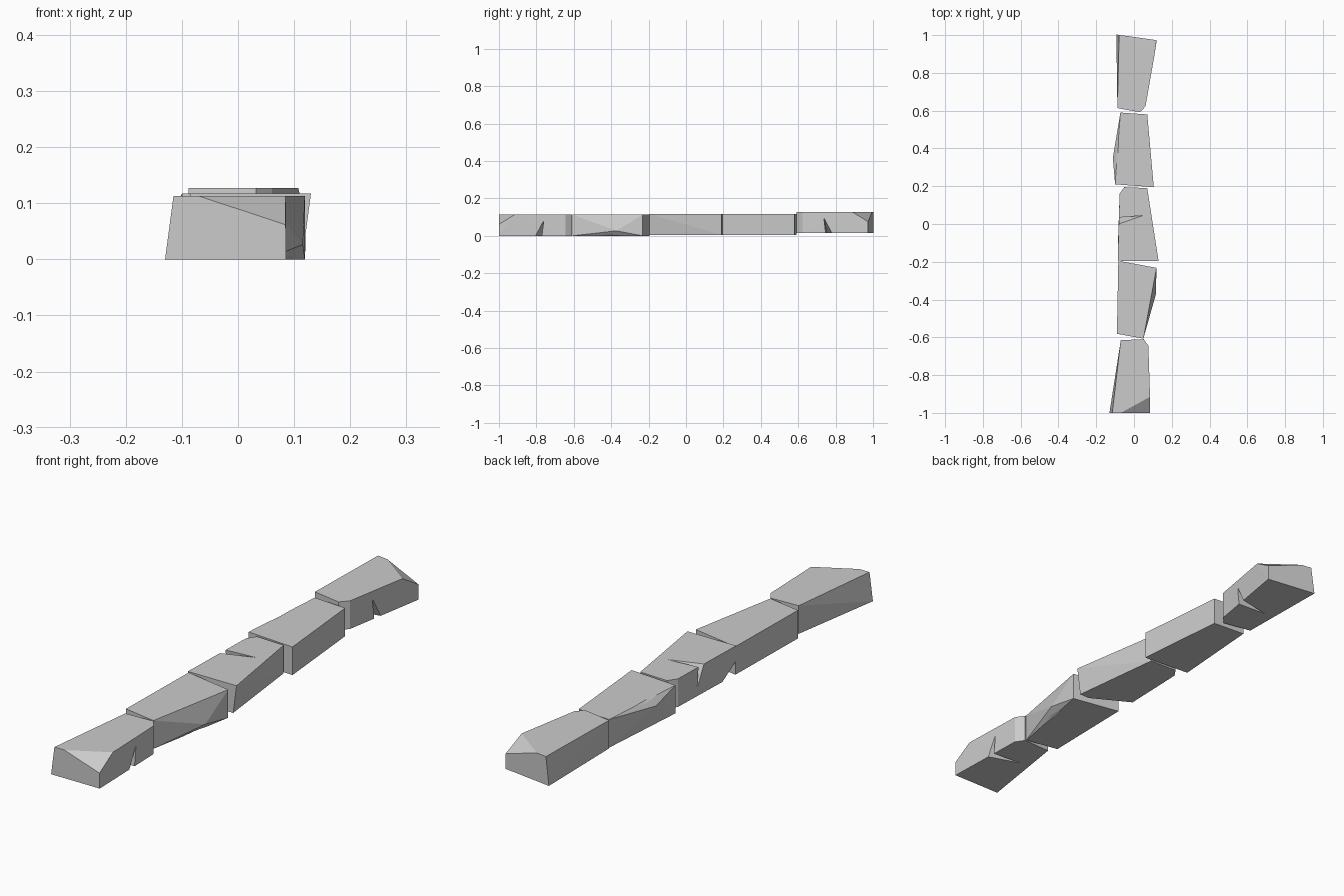
import bpy, bmesh
from mathutils import Matrix, Vector

cube = bpy.data.objects.get("Cube")
if cube:
    bpy.data.objects.remove(cube, do_unlink=True)

stone = bpy.data.materials.new("grey_stone")
stone.use_nodes = True
stone.diffuse_color = (0.6, 0.6, 0.6, 1)
stone.node_tree.nodes["Principled BSDF"].inputs["Base Color"].default_value = (0.6, 0.6, 0.6, 1)

H = 0.0565  # half the height of a block


def hull(name, points):
    """Convex solid around the points."""
    bm = bmesh.new()
    for p in points:
        bm.verts.new(p)
    result = bmesh.ops.convex_hull(bm, input=bm.verts)
    loose = {g for g in result["geom_interior"] if isinstance(g, bmesh.types.BMVert)}
    bmesh.ops.delete(bm, geom=list(loose), context="VERTS")
    bmesh.ops.dissolve_limit(bm, angle_limit=0.01, verts=bm.verts, edges=bm.edges)
    bmesh.ops.recalc_face_normals(bm, faces=bm.faces)
    mesh = bpy.data.meshes.new(name)
    bm.to_mesh(mesh)
    bm.free()
    mesh.materials.append(stone)
    obj = bpy.data.objects.new(name, mesh)
    bpy.context.collection.objects.link(obj)
    return obj


def layer(z, outline):
    return [(x, y, z) for x, y in outline]


def carve(body, cutter):
    """Cut one solid from another and return the finished mesh."""
    mod = body.modifiers.new("cut", "BOOLEAN")
    mod.operation = "DIFFERENCE"
    mod.solver = "EXACT"
    mod.object = cutter
    deps = bpy.context.evaluated_depsgraph_get()
    mesh = bpy.data.meshes.new_from_object(body.evaluated_get(deps))
    for obj in (body, cutter):
        bpy.data.objects.remove(obj, do_unlink=True)
    return mesh


# Cracked block: tapered, one front corner sliced off, wedge crack in the side
narrow_end = [(0.076, 0.16), (0.052, 0.195), (-0.07, 0.19)]
cracked = carve(
    hull("cracked_block",
         layer(H, [(-0.115, -0.195), (-0.07, -0.195), (0.085, -0.11)] + narrow_end)
         + layer(-H, [(-0.13, -0.195), (0.086, -0.195)] + narrow_end)
         + [(0.085, -0.195, 0.005)]),
    hull("crack_cutter",
         [(-0.05, 0.045, -H - 0.001), (0.078, 0.042, 0.02),
          (0.12, -0.018, -H - 0.01), (0.12, 0.03, -H - 0.01), (0.12, 0.043, 0.04)]))

# Chipped block: tapered, bulging side with a chip broken from its upper edge
wide_end = [(-0.1, -0.18), (0.105, -0.195)]
chipped = carve(
    hull("chipped_block",
         layer(H, wide_end + [(0.07, 0.19), (-0.072, 0.2)])
         + layer(-H, wide_end + [(0.07, 0.19), (-0.072, 0.2)])
         + [(-0.112, -0.04, 0.03)]),
    hull("chip_cutter",
         layer(H + 0.002, [(-0.1, -0.14), (-0.082, -0.03), (-0.08, 0.06), (-0.084, 0.12)])
         + layer(H + 0.002, [(-0.16, -0.14), (-0.16, 0.12)])
         + layer(0.042, [(-0.112, -0.06), (-0.1, 0.04), (-0.16, -0.06), (-0.16, 0.04)])))


def place(name, source, location, flip=(1, 1, 1), yaw=0):
    mesh = source.copy()
    mesh.name = name
    matrix = (Matrix.Translation(Vector(location)) @ Matrix.Rotation(yaw, 4, "Z")
              @ Matrix.Diagonal((*flip, 1)))
    mesh.transform(matrix)
    if matrix.determinant() < 0:
        mesh.flip_normals()
    obj = bpy.data.objects.new(name, mesh)
    bpy.context.collection.objects.link(obj)


# The row of stones, from front to back
place("front_stone", cracked, (0, -0.805, H))
place("second_stone", chipped, (0, -0.4, H), (-1, -1, -1), -0.11)
place("middle_stone", cracked, (0, 0, 0.0605), (-1, 1, -1))
place("fourth_stone", chipped, (0, 0.39, 0.0605))
place("back_stone", cracked, (0.008, 0.792, 0.0705), (1, -1, 1), -0.14)
